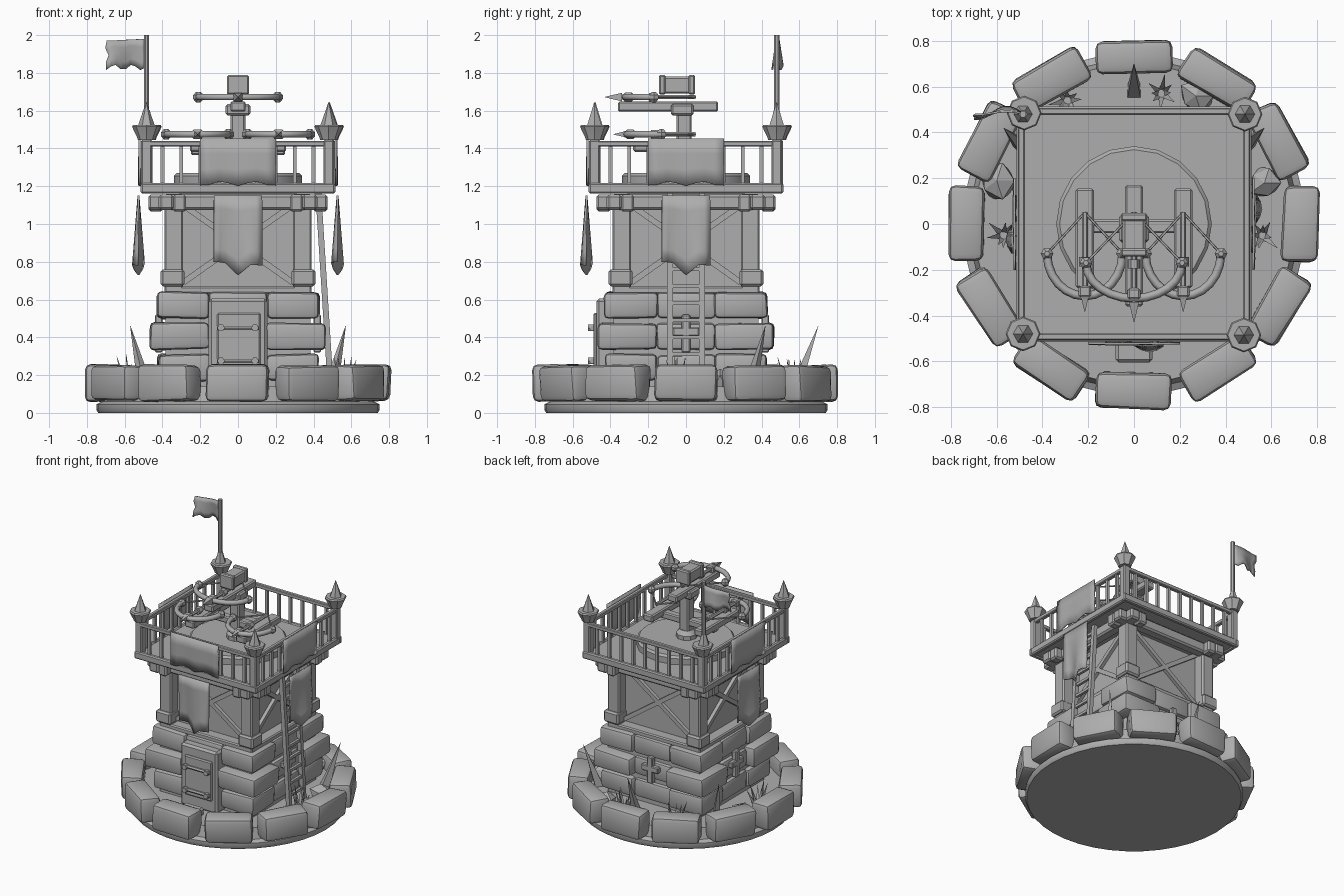
import bpy, bmesh, math, random
from math import sin, cos, pi, radians
from mathutils import Vector, Matrix

if "Cube" in bpy.data.objects:
    bpy.data.objects.remove(bpy.data.objects["Cube"])

random.seed(4)
GREY = bpy.data.materials.new("stone_grey")
GREY.diffuse_color = (0.42, 0.42, 0.42, 1)
GREY.use_nodes = True
GREY.node_tree.nodes["Principled BSDF"].inputs["Base Color"].default_value = GREY.diffuse_color


def finish(name, bm, loc=(0, 0, 0), rot=0.0, smooth=True):
    me = bpy.data.meshes.new(name)
    bmesh.ops.recalc_face_normals(bm, faces=bm.faces)
    bm.to_mesh(me)
    bm.free()
    me.materials.append(GREY)
    ob = bpy.data.objects.new(name, me)
    ob.location, ob.rotation_euler = loc, (0, 0, rot)
    bpy.context.collection.objects.link(ob)
    if smooth:
        me.polygons.foreach_set("use_smooth", [True] * len(me.polygons))
        me.set_sharp_from_angle(angle=radians(35))
    return ob


def box(name, loc, size, bevel=0.0, rot=0.0, jitter=0.0, seg=1):
    """Bevelled block, optionally slightly irregular."""
    bm = bmesh.new()
    bmesh.ops.create_cube(bm, size=1)
    for v in bm.verts:
        v.co = Vector(a * s for a, s in zip(v.co, size))
        v.co += Vector(random.uniform(-jitter, jitter) for _ in range(3))
    if bevel:
        bmesh.ops.bevel(bm, geom=bm.edges[:], offset=bevel, segments=seg, affect='EDGES', profile=0.5)
    return finish(name, bm, loc, rot)


def rod(name, a, b, r1, r2=None, sides=6):
    """Tapered rod from a to b; four sides makes a square beam."""
    a, b = Vector(a), Vector(b)
    d = b - a
    bm = bmesh.new()
    q = d.to_track_quat('Z', 'Y').to_matrix().to_4x4()
    m = Matrix.Translation((a + b) / 2) @ q @ Matrix.Rotation(pi / sides, 4, 'Z')
    bmesh.ops.create_cone(bm, cap_ends=True, segments=sides, radius1=r1,
                          radius2=r1 if r2 is None else r2, depth=d.length, matrix=m)
    return finish(name, bm, smooth=sides > 8)


def lathe(name, profile, sides, loc=(0, 0, 0)):
    bm = bmesh.new()
    rings = [[bm.verts.new((r * cos(2 * pi * i / sides), r * sin(2 * pi * i / sides), z))
              for i in range(sides)] for r, z in profile]
    for lo, hi in zip(rings, rings[1:]):
        for i in range(sides):
            j = (i + 1) % sides
            bm.faces.new((lo[i], lo[j], hi[j], hi[i]))
    bm.faces.new(rings[0])
    bm.faces.new(rings[-1])
    return finish(name, bm, loc)


def cloth(name, point, nu, nv, thick, rot=0.0, loc=(0, 0, 0)):
    """Sheet from point(u, t), u in -1..1 and t in 0..1."""
    bm = bmesh.new()
    g = [[bm.verts.new(point(-1 + 2 * i / nu, j / nv)) for i in range(nu + 1)] for j in range(nv + 1)]
    for j in range(nv):
        for i in range(nu):
            bm.faces.new((g[j][i], g[j][i + 1], g[j + 1][i + 1], g[j + 1][i]))
    ob = finish(name, bm, loc, rot)
    mod = ob.modifiers.new("thickness", 'SOLIDIFY')
    mod.thickness, mod.offset = thick, 0


def tube(name, pts, r):
    cu = bpy.data.curves.new(name, 'CURVE')
    cu.dimensions, cu.bevel_depth, cu.bevel_resolution, cu.use_fill_caps = '3D', r, 1, True
    sp = cu.splines.new('POLY')
    sp.points.add(len(pts) - 1)
    for p, q in zip(sp.points, pts):
        p.co = (*q, 1)
    cu.materials.append(GREY)
    ob = bpy.data.objects.new(name, cu)
    bpy.context.collection.objects.link(ob)


def turn(p, k):
    """Quarter turns around the tower: front, right, back, left."""
    for _ in range(k):
        p = (-p[1], p[0], p[2])
    return p


# Round base with its ring of boulders
lathe("base", [(0.74, 0), (0.75, 0.015), (0.75, 0.045), (0.72, 0.06), (0.70, 0.14)], 40)
for i in range(12):
    a = i * pi / 6
    box("border_stone", (0.728 * cos(a), 0.728 * sin(a), 0.157),
        (0.155, 0.33, 0.19), 0.03, a + random.uniform(-0.06, 0.06), 0.008, 2)

# Stone lower storey
box("stone_core", (0, 0, 0.39), (0.77, 0.77, 0.54))
for z, far in ((0.24, 0.425), (0.405, 0.465), (0.57, 0.43)):
    for sx in (-1, 1):
        for sy in (-1, 1):
            near = 0.15
            box("corner_block", (sx * (near + far) / 2, sy * (near + far) / 2, z),
                (far - near, far - near, 0.14), 0.024, 0, 0.006, 2)
    for k in range(4):
        box("middle_block", turn((0, -0.30, z), k), (0.31, 0.22, 0.135), 0.022, k * pi / 2, 0.004, 2)

# Door with frame, straps and step
box("door_frame", (0, -0.41, 0.37), (0.31, 0.13, 0.47), 0.015)
box("door_panel", (0.005, -0.475, 0.38), (0.23, 0.03, 0.30), 0.008)
for z in (0.45, 0.275):
    rod("door_strap", (-0.11, -0.495, z), (0.11, -0.495, z), 0.013)
    for x in (-0.09, 0.09):
        rod("strap_stud", (x, -0.48, z), (x, -0.52, z), 0.02)
box("door_step", (0, -0.56, 0.16), (0.16, 0.09, 0.06), 0.012)

# Cross-shaped arrow slits on the other three sides
for k in (1, 2, 3):
    for w, h, z in ((0.045, 0.20, 0.42), (0.14, 0.045, 0.43)):
        box("slit_cross", turn((0, -0.42, z), k), (w, 0.04, h), 0.006, k * pi / 2)

# Timber upper storey
box("timber_sill", (0, 0, 0.65), (0.78, 0.78, 0.04), 0.008)
box("timber_wall", (0, 0, 0.91), (0.62, 0.62, 0.52))
for sx in (-1, 1):
    for sy in (-1, 1):
        box("corner_post", (sx * 0.34, sy * 0.34, 0.90), (0.10, 0.10, 0.52), 0.01)
        box("post_foot", (sx * 0.347, sy * 0.347, 0.715), (0.125, 0.125, 0.09), 0.012)
for k in range(4):
    for s in (-1, 1):
        rod("cross_brace", turn((s * 0.29, -0.32, 0.69), k), turn((-s * 0.29, -0.32, 1.10), k), 0.022, sides=4)
    box("wall_beam", turn((0, -0.33, 1.11), k), (0.60, 0.05, 0.045), 0.006, k * pi / 2)
    box("joist", turn((0, -0.38, 1.115), k), (0.95, 0.08, 0.08), 0.012, k * pi / 2)
    for s in (-1, 1):
        box("joist_end", turn((s * 0.31, -0.435, 1.11), k), (0.07, 0.075, 0.09), 0.012, k * pi / 2)

# Lookout platform and railing
box("platform", (0, 0, 1.19), (0.99, 0.99, 0.04))
for k in range(4):
    box("platform_trim", turn((0, -0.497, 1.19), k), (1.03, 0.035, 0.055), 0.008, k * pi / 2)
    box("top_rail", turn((0, -0.492, 1.425), k), (0.97, 0.03, 0.03), 0.005, k * pi / 2)
    for i in range(-4, 5):
        box("baluster", turn((i * 0.1, -0.49, 1.31), k), (0.02, 0.02, 0.21), 0, k * pi / 2)
    x, y, _ = turn((-0.485, -0.48, 0), k)
    box("rail_post", (x, y, 1.32), (0.055, 0.055, 0.25), 0.007)
    lathe("post_cup", [(0.045, 1.445), (0.05, 1.46), (0.076, 1.515), (0.07, 1.525)], 8, (x, y, 0))
    if k != 3:
        rod("post_spike", (x, y, 1.52), (x, y, 1.645), 0.045, 0.001)

# Flag on the back left corner
rod("flag_collar", (-0.485, 0.48, 1.52), (-0.485, 0.48, 1.60), 0.042, 0.018)
rod("flagpole", (-0.485, 0.48, 1.52), (-0.485, 0.48, 2.0), 0.015, sides=8)


def flag_point(u, t):
    w = (1 - u) / 2
    z = 1.98 - t * (0.15 + 0.015 * sin(w * 14)) - 0.01 * w * (1 - t)
    return (-0.49 - 0.205 * w - 0.01 * sin(t * 9) * w, 0.485 + 0.022 * sin(w * 5) * (0.3 + t), z)


cloth("flag", flag_point, 8, 4, 0.008)


# Rail covers and long banners on front, right and left
def cover_point(u, t):
    drop = 0.238 + 0.012 * cos(u * 7) * t
    return (u * 0.2, -0.522 - 0.004 * sin(u * 6) * t, 1.452 - t * drop)


def banner_point(u, t):
    bottom = 0.79 - 0.06 * max(0, 1 - abs(u) * 1.9) - 0.01 * u
    return (u * 0.128, -0.527 - 0.029 * t * sin(u * 3.0), 1.15 + (bottom - 1.15) * t)


for k in (0, 1, 3):
    cloth("rail_cover", cover_point, 8, 3, 0.009, k * pi / 2)
    cloth("banner", banner_point, 8, 5, 0.01, k * pi / 2)

# Ladder leaning on the right side
for y in (-0.085, 0.085):
    rod("ladder_rail", (0.49, y, 0.14), (0.425, y, 1.17), 0.022, sides=4)
for i in range(11):
    z = 0.22 + i * 0.09
    x = 0.49 - 0.065 * (z - 0.14) / 1.03
    rod("ladder_rung", (x, -0.09, z), (x, 0.09, z), 0.014, sides=4)

# Turntable and mast
lathe("turntable", [(0.34, 1.205), (0.34, 1.255), (0.325, 1.27)], 20)
lathe("mast_foot", [(0.075, 1.26), (0.075, 1.30), (0.05, 1.33)], 10, (0, -0.01, 0))
box("mast", (0, -0.01, 1.44), (0.08, 0.08, 0.36), 0.01)
box("mast_arm", (0, -0.01, 1.39), (0.50, 0.06, 0.05), 0.008)


def crossbow(x, zs, zb, y0, y1, half, tip_y, mid_y, arrow_y):
    """Stock, curved bow, string and bolt."""
    box("bow_stock", (x, (y0 + y1) / 2, zs), (0.08, y1 - y0, 0.055), 0.009)
    arc = [(x + half * sin(a), mid_y + (tip_y - mid_y) * (1 - cos(a)), zb)
           for a in (i * pi / 12 for i in range(-6, 7))]
    tube("bow_limb", arc, 0.019)
    for p in (arc[0], arc[-1]):
        lathe("bow_tip", [(0.012, -0.028), (0.028, -0.01), (0.028, 0.01), (0.012, 0.028)], 6, p)
        rod("bow_string", p, (x, 0.05, zb), 0.006, sides=5)
    box("bow_grip", (x, mid_y + 0.02, zb), (0.055, 0.05, 0.05), 0.008)
    rod("bolt_shaft", (x, 0.05, zb), (x, arrow_y + 0.08, zb), 0.013)
    rod("bolt_head", (x, arrow_y + 0.09, zb), (x, arrow_y, zb), 0.032, 0.001, 4)
    rod("bolt_nock", (x, mid_y + 0.13, zb), (x, mid_y + 0.17, zb), 0.026)


crossbow(0, 1.622, 1.672, -0.36, 0.17, 0.21, -0.17, -0.325, -0.43)
for s in (-1, 1):
    crossbow(s * 0.215, 1.41, 1.475, -0.28, 0.155, 0.165, -0.13, -0.315, -0.385)
box("bow_collar", (0, -0.02, 1.605), (0.13, 0.12, 0.06), 0.01)
box("bolt_case", (0, -0.045, 1.735), (0.10, 0.17, 0.09), 0.01)
for y in (-0.125, 0.03):
    box("case_band", (0, y, 1.737), (0.115, 0.035, 0.105), 0.008)

# Tall thorns, grass tufts and loose rocks in the yard
for a, b in (((0.49, 0.34), (0.57, 0.42)), ((-0.49, 0.34), (-0.57, 0.42)), ((0, 0.58), (0, 0.70))):
    rod("thorn", (*a, 0.13), (*b, 0.46), 0.04, 0.001, 4)
for cx, cy in ((-0.57, -0.05), (0.56, -0.05), (0.12, 0.57), (-0.29, 0.54)):
    for i in range(8):
        a = i * pi / 4 + random.uniform(-0.3, 0.3)
        r, h = random.uniform(0.04, 0.09), random.uniform(0.22, 0.31)
        rod("grass_blade", (cx + 0.02 * cos(a), cy + 0.02 * sin(a), 0.13),
            (cx + r * cos(a), cy + r * sin(a), h), 0.016, 0.001, 3)
for cx, cy, r in ((0.57, 0.18, 0.075), (-0.60, 0.19, 0.085), (0.27, 0.56, 0.08)):
    bm = bmesh.new()
    bmesh.ops.create_icosphere(bm, subdivisions=1, radius=r)
    for v in bm.verts:
        v.co *= random.uniform(0.8, 1.15)
    finish("loose_rock", bm, (cx, cy, 0.16), smooth=False)
